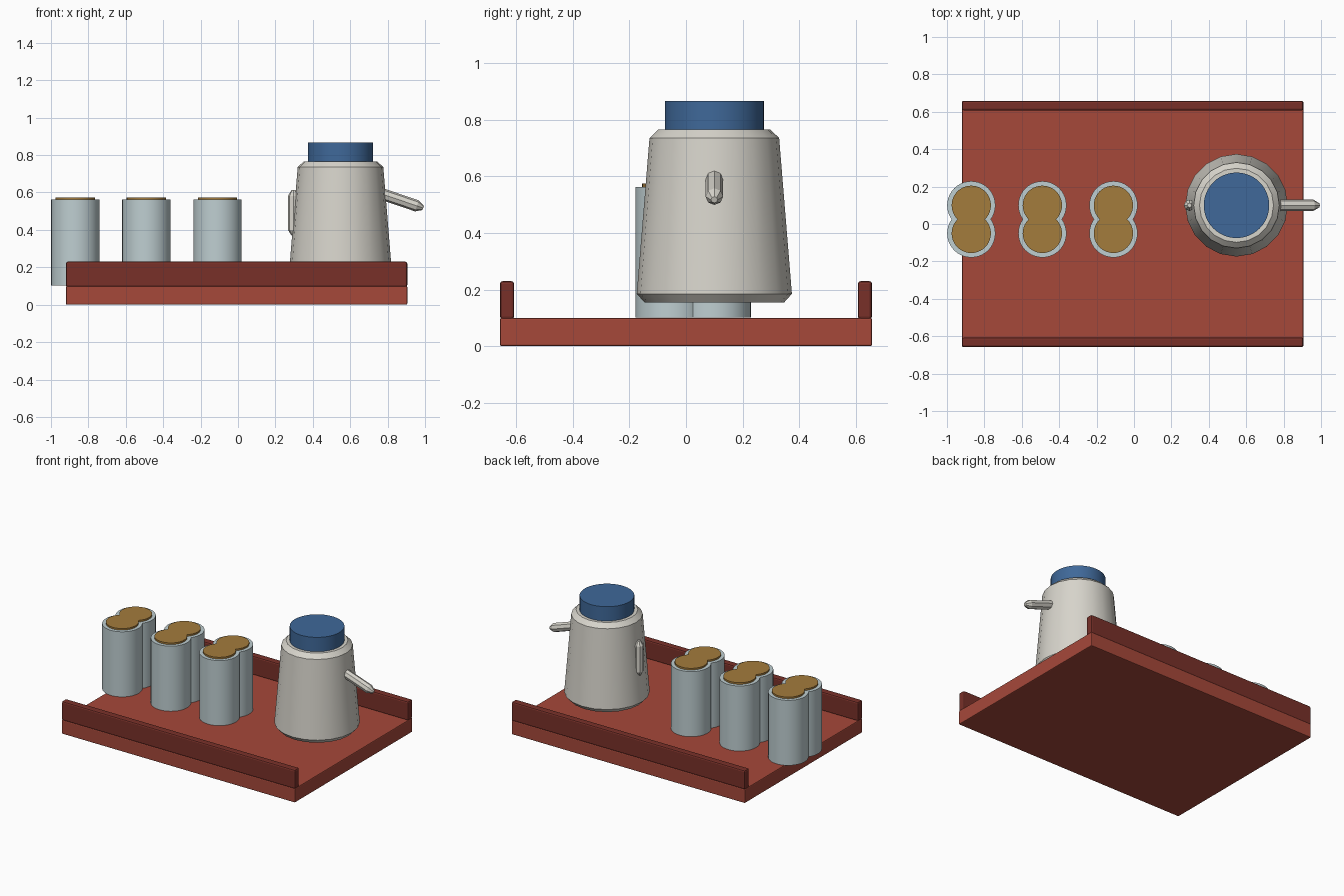
import bpy, bmesh, math
from mathutils import Vector

if "Cube" in bpy.data.objects:
    bpy.data.objects.remove(bpy.data.objects["Cube"])


def material(name, r, g, b):
    m = bpy.data.materials.new(name)
    m.diffuse_color = (r, g, b, 1)
    m.use_nodes = True
    m.node_tree.nodes["Principled BSDF"].inputs["Base Color"].default_value = m.diffuse_color
    return m


RED = material("tray_red", 0.38, 0.065, 0.042)
DARK_RED = material("rail_red", 0.19, 0.03, 0.022)
GLASS = material("pale_blue", 0.52, 0.62, 0.64)
TEA = material("tea_brown", 0.37, 0.2, 0.045)
CREAM = material("cream", 0.68, 0.66, 0.60)
BLUE = material("lid_blue", 0.05, 0.14, 0.32)


def box(name, lo, hi, mat, bevel):
    lo, hi = Vector(lo), Vector(hi)
    bpy.ops.mesh.primitive_cube_add(size=1, location=(lo + hi) / 2)
    ob = bpy.context.object
    ob.name = name
    ob.scale = hi - lo
    bpy.ops.object.transform_apply(location=False, rotation=False, scale=True)
    mod = ob.modifiers.new("bevel", "BEVEL")
    mod.width, mod.segments = bevel, 2
    ob.data.materials.append(mat)
    return ob


def lathe(name, profile, sides, location, mat, smooth=30):
    """Closed solid of revolution about z from (radius, height) rings."""
    bm = bmesh.new()
    rings = [[bm.verts.new((r * math.cos(math.tau * i / sides),
                            r * math.sin(math.tau * i / sides), z))
              for i in range(sides)] for r, z in profile]
    for a, b in zip(rings, rings[1:]):
        for i in range(sides):
            j = (i + 1) % sides
            bm.faces.new((a[i], a[j], b[j], b[i]))
    bm.faces.new(rings[0][::-1])
    bm.faces.new(rings[-1])
    me = bpy.data.meshes.new(name)
    bm.to_mesh(me)
    bm.free()
    ob = bpy.data.objects.new(name, me)
    bpy.context.collection.objects.link(ob)
    ob.location = location
    me.materials.append(mat)
    bpy.ops.object.select_all(action='DESELECT')
    ob.select_set(True)
    bpy.context.view_layer.objects.active = ob
    bpy.ops.object.shade_smooth_by_angle(angle=math.radians(smooth))
    return ob


def rod(name, start, end, radius, chamfer, mat):
    """Eight-sided rod with chamfered ends between two points."""
    start, end = Vector(start), Vector(end)
    d = end - start
    tip = radius * 0.38
    ob = lathe(name, [(tip, 0), (radius, chamfer), (radius, d.length - chamfer),
                      (tip, d.length)], 8, start, mat, 25)
    ob.rotation_euler = d.to_track_quat('Z', 'Y').to_euler()
    return ob


# Tray with a rail along the front and back
box("tray", (-0.92, -0.657, 0), (0.905, 0.657, 0.10), RED, 0.006)
for label, s in (("front", -1), ("back", 1)):
    y = sorted((s * 0.607, s * 0.657))
    box(label + "_rail", (-0.92, y[0], 0.095), (0.905, y[1], 0.23), DARK_RED, 0.01)

# Overlapping pairs of cups, each with a disc of tea
for col, x in enumerate((-0.87, -0.49, -0.11)):
    for row, y in enumerate((-0.05, 0.10)):
        tag = f"{col + 1}_{row + 1}"
        lathe("cup_" + tag, [(0.129, 0.102), (0.129, 0.562)], 40, (x, y, 0), GLASS)
        lathe("tea_" + tag, [(0.105, 0.55), (0.105, 0.574)], 40, (x, y, 0), TEA)

# Teapot: chamfered tapering body, lid, spout and handle
PX, PY = 0.548, 0.10
lathe("pot_body", [(0.247, 0.155), (0.274, 0.185), (0.229, 0.735), (0.198, 0.765)],
      20, (PX, PY, 0), CREAM)
lathe("pot_lid", [(0.175, 0.755), (0.175, 0.866)], 48, (PX, PY, 0), BLUE)
rod("spout", (0.74, PY, 0.602), (0.99, PY, 0.517), 0.031, 0.035, CREAM)
rod("handle", (0.297, PY, 0.37), (0.297, PY, 0.612), 0.03, 0.03, CREAM)
